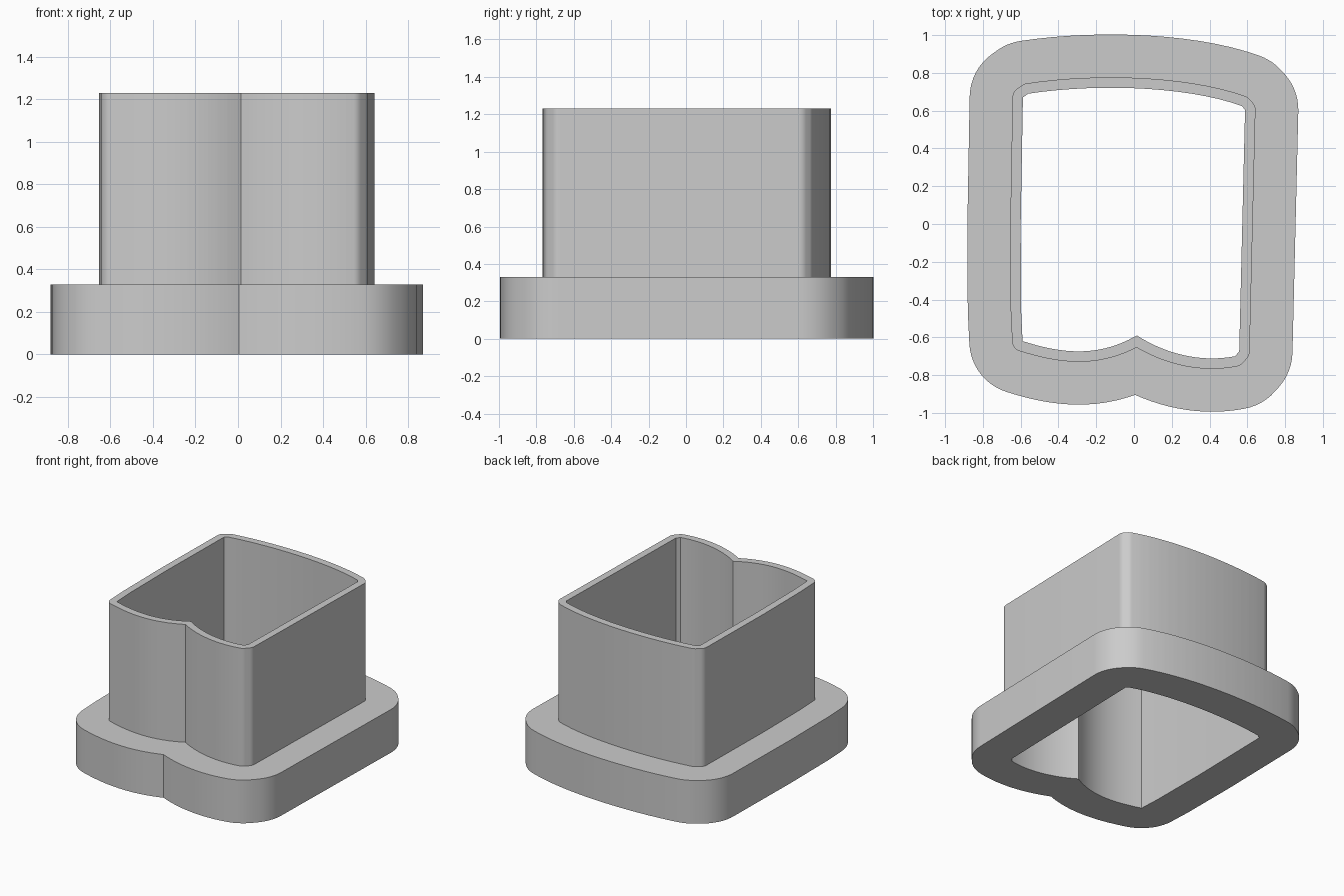
import bpy
import bmesh
import math
from mathutils import Vector
from mathutils.geometry import interpolate_bezier, intersect_line_line_2d

if "Cube" in bpy.data.objects:
    bpy.data.objects.remove(bpy.data.objects["Cube"])

grey = bpy.data.materials.new("plain grey")
grey.use_nodes = True
grey.diffuse_color = (0.6, 0.6, 0.6, 1)
grey.node_tree.nodes["Principled BSDF"].inputs["Base Color"].default_value = grey.diffuse_color


def bezier(*pts):
    return [p.to_2d() for p in interpolate_bezier(*[Vector((x, y, 0)) for x, y in pts], 16)]


# Opening outline, anticlockwise from the front notch back to it
right_lobe = bezier((0.015, -0.59), (0.17, -0.69), (0.36, -0.735), (0.535, -0.70))
back_edge = bezier((0.57, 0.625), (0.28, 0.73), (-0.2, 0.745), (-0.56, 0.69))
left_lobe = bezier((-0.59, -0.62), (-0.4, -0.68), (-0.2, -0.715), (0.015, -0.59))
corner = lambda *pts: [Vector(p) for p in pts]
opening = (right_lobe + corner((0.557, -0.675), (0.588, 0.605)) + back_edge
           + corner((-0.588, 0.67), (-0.6, 0.0), (-0.598, -0.45)) + left_lobe)


def outset(path, dist):
    """Grow the outline with rounded corners, keeping the notch sharp."""
    angles = []
    for a, b in zip(path, path[1:]):
        d = b - a
        angles.append(math.atan2(-d.x, d.y))
    out = []
    for i, p in enumerate(path):
        a0 = angles[max(i - 1, 0)]
        a1 = angles[min(i, len(angles) - 1)]
        turn = (a1 - a0 + math.pi) % (2 * math.pi) - math.pi
        steps = max(1, math.ceil(abs(turn) / 0.12))
        for k in range(steps + 1 if turn else 1):
            a = a0 + turn * k / steps
            out.append(p + dist * Vector((math.cos(a), math.sin(a))))
    # Trim the two ends where they cross at the notch
    for i in range(len(out) // 4):
        for j in range(len(out) - 1, len(out) * 3 // 4, -1):
            hit = intersect_line_line_2d(out[i], out[i + 1], out[j], out[j - 1])
            if hit:
                return [hit] + out[i + 1:j]
    return out


def ring(name, outer, inner, z0, z1):
    curve = bpy.data.curves.new(name, "CURVE")
    curve.dimensions = "2D"
    curve.fill_mode = "BOTH"
    curve.extrude = (z1 - z0) / 2
    for loop in (outer, inner):
        spline = curve.splines.new("POLY")
        spline.points.add(len(loop) - 1)
        for point, p in zip(spline.points, loop):
            point.co = (p.x, p.y, 0, 1)
        spline.use_cyclic_u = True
    obj = bpy.data.objects.new(name, curve)
    bpy.context.collection.objects.link(obj)
    bpy.ops.object.select_all(action="DESELECT")
    obj.select_set(True)
    bpy.context.view_layer.objects.active = obj
    bpy.ops.object.convert(target="MESH")
    obj = bpy.context.object
    # Weld the caps to the sides and set the ring at its height
    bm = bmesh.new()
    bm.from_mesh(obj.data)
    bmesh.ops.remove_doubles(bm, verts=bm.verts, dist=0.0005)
    bmesh.ops.translate(bm, verts=bm.verts, vec=(0, 0, (z0 + z1) / 2))
    bmesh.ops.recalc_face_normals(bm, faces=bm.faces)
    bm.to_mesh(obj.data)
    bm.free()
    obj.data.materials.clear()
    obj.data.materials.append(grey)
    bpy.ops.object.shade_smooth_by_angle(angle=math.radians(30))


# Wide base flange and the thin upright wall
inner = opening[:-1]
ring("base_flange", outset(opening, 0.282), inner, 0, 0.33)
ring("upright_wall", outset(opening, 0.055), inner, 0.33, 1.23)
